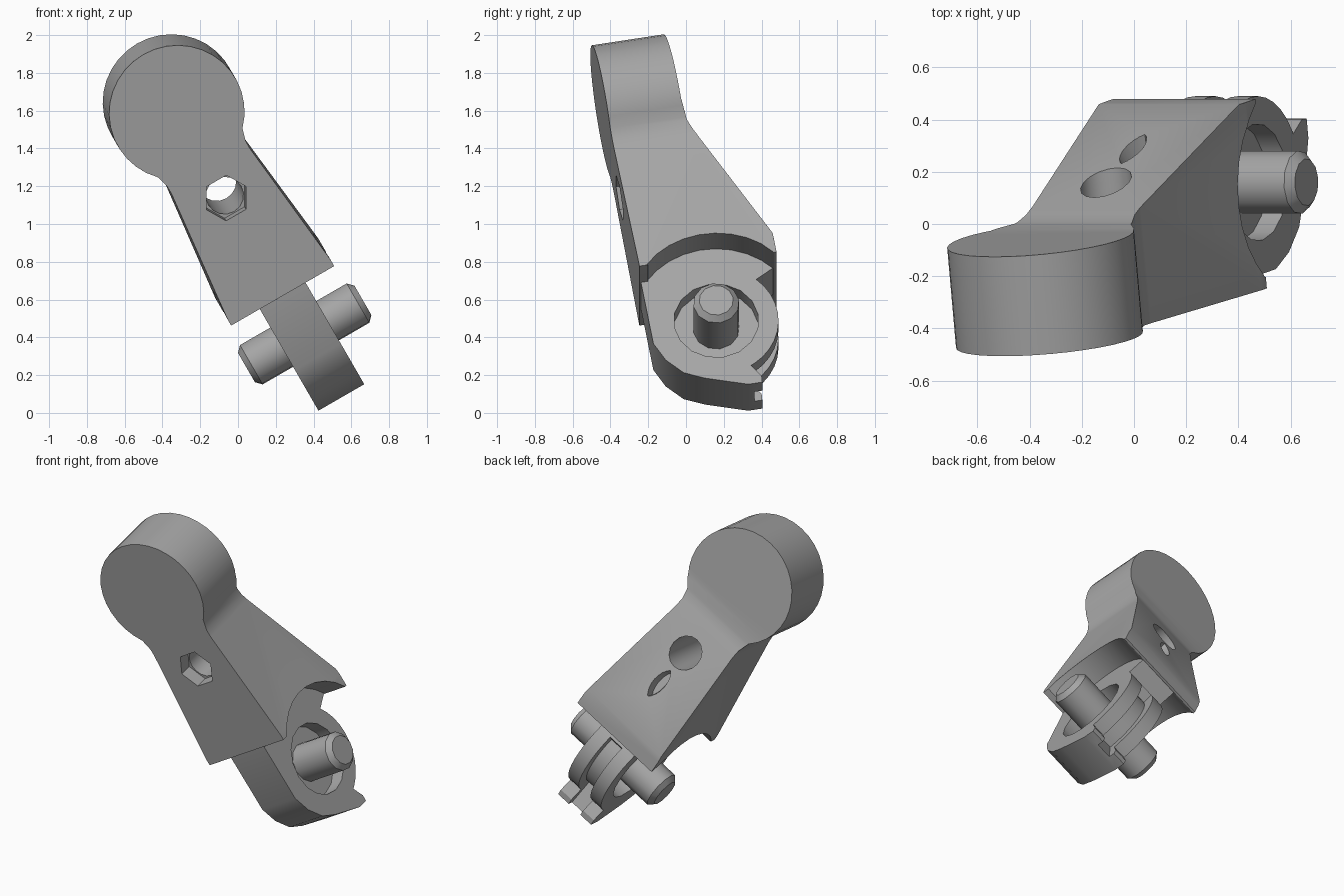
import bpy, bmesh
from math import sin, cos, radians, sqrt
from mathutils import Matrix, Vector

cube = bpy.data.objects.get("Cube")
if cube:
    bpy.data.objects.remove(cube, do_unlink=True)

# Part frame: X along the pin, Y to the back, Z along the arm; origin on the pin
FRAME = (Matrix.Translation((0.353, 0.16, 0.418))
         @ Matrix.Rotation(radians(-30), 4, 'Y')
         @ Matrix.Rotation(radians(10), 4, 'X'))

grey = bpy.data.materials.new("grey_plastic")
grey.use_nodes = True
COLOUR = (0.38, 0.38, 0.38, 1)
grey.diffuse_color = COLOUR
grey.node_tree.nodes["Principled BSDF"].inputs["Base Color"].default_value = COLOUR


def arc(cx, cy, r, a0, a1, n):
    """Points on an arc, angles in degrees, both ends included."""
    steps = [radians(a0 + (a1 - a0) * i / n) for i in range(n + 1)]
    return [(cx + r * cos(a), cy + r * sin(a)) for a in steps]


def circle(cx, cy, r, n):
    return arc(cx, cy, r, 0, 360, n)[:-1]


def prism(name, pts, axis, lo, hi):
    """Extrude a profile along X ('X': points are y, z) or Y ('Y': points are x, z)."""
    bm = bmesh.new()
    place = (lambda a, b: (lo, a, b)) if axis == 'X' else (lambda a, b: (a, lo, b))
    face = bm.faces.new([bm.verts.new(place(a, b)) for a, b in pts])
    ext = bmesh.ops.extrude_face_region(bm, geom=[face])
    shift = Vector((hi - lo, 0, 0)) if axis == 'X' else Vector((0, hi - lo, 0))
    bmesh.ops.translate(bm, vec=shift,
                        verts=[g for g in ext["geom"] if isinstance(g, bmesh.types.BMVert)])
    bmesh.ops.recalc_face_normals(bm, faces=bm.faces)
    mesh = bpy.data.meshes.new(name)
    bm.to_mesh(mesh)
    bm.free()
    mesh.materials.append(grey)
    ob = bpy.data.objects.new(name, mesh)
    bpy.context.collection.objects.link(ob)
    ob.matrix_world = FRAME
    return ob


def apply(ob, mod):
    bpy.context.view_layer.update()
    with bpy.context.temp_override(object=ob, active_object=ob, selected_objects=[ob]):
        bpy.ops.object.modifier_apply(modifier=mod.name)


def boolean(ob, other, operation='DIFFERENCE'):
    mod = ob.modifiers.new("cut", 'BOOLEAN')
    mod.operation, mod.object, mod.solver = operation, other, 'EXACT'
    apply(ob, mod)
    bpy.data.objects.remove(other, do_unlink=True)


def bevel(ob, width, segments=1, angle=40):
    mod = ob.modifiers.new("bevel", 'BEVEL')
    mod.width, mod.segments = width, segments
    mod.limit_method, mod.angle_limit = 'ANGLE', radians(angle)
    apply(ob, mod)


def smooth(ob):
    bpy.ops.object.select_all(action='DESELECT')
    ob.select_set(True)
    bpy.context.view_layer.objects.active = ob
    bpy.ops.object.shade_smooth_by_angle(angle=radians(32))


# Arm: round head on a tapered shank, wedge-shaped from the side
FRONT, BACK, HEAD_Z, HEAD_R = -0.36, 0.37, 1.438, 0.36
outline = ([(-0.315, 0.1), (0.315, 0.1), (0.315, 0.34), (0.24, 1.07), (0.24, 1.12)]
           + arc(0, HEAD_Z, HEAD_R, -44, 224, 26)
           + [(-0.24, 1.12), (-0.24, 1.07), (-0.315, 0.34)])
side = ([(FRONT, 1.9), (FRONT, 0.3), (-0.315, 0.3)]
        + arc(0, 0, 0.44, 137, 36, 9)
        + [(BACK, 0.26), (BACK, 0.38), (0.085, 1.09), (0.05, 1.17),
           (0.035, 1.27), (0.025, 1.9)])
arm = prism("arm", outline, 'Y', -0.6, 0.6)
boolean(arm, prism("side_profile", side, 'X', -0.6, 0.6), 'INTERSECT')
bevel(arm, 0.014)

# Screw hole with a hexagonal seat in front
HOLE_Z = 0.907
boolean(arm, prism("hole", circle(0, HOLE_Z, 0.1, 16), 'Y', -0.6, 0.6))
boolean(arm, prism("hex_seat", circle(0, HOLE_Z, 0.122, 6), 'Y', -0.6, -0.27))

# Pointed groove on the back slope, under the hole
groove = prism("groove", arc(0, -0.21, 0.25, 33, 147, 8) + arc(0, 0.062, 0.25, 213, 327, 8),
               'Y', -0.06, 0.06)
lens = Matrix.Rotation(radians(90), 4, 'Y')
length = max(v.co.x for v in groove.data.vertices)
for v in groove.data.vertices:
    v.co.z += 0.074
    v.co.x *= 0.125 / length
    v.co.z *= 0.5
    if v.co.y < 0:
        v.co.x *= 0.7
        v.co.z *= 0.4
groove.data.transform(Matrix.Translation((0, 0.25, 0.68))
                      @ Matrix.Rotation(radians(22), 4, 'X') @ lens)
boolean(arm, groove)
smooth(arm)

# Knuckle: front wall, bottom lip and rounded back in one profile
profile = ([(-0.352, 0.4), (-0.352, -0.08), (-0.305, -0.19), (-0.225, -0.283), (-0.12, -0.335),
            (0.1, -0.412), (0.175, -0.412), (0.178, -0.375), (0.135, -0.3)]
           + arc(0, 0, 0.33, -62, 40, 10)
           + [(0.352, 0.265), (0.352, 0.36), (0.15, 0.55), (-0.15, 0.55)])
knuckle = prism("knuckle", profile, 'X', -0.14, 0.14)

# Groove between the two flanges and through the lip
band = arc(0, 0, 0.265, -72, 34, 12) + arc(0, 0, 0.6, 34, -72, 12)
boolean(knuckle, prism("flange_gap", band, 'X', -0.05, 0.05))

# Recess around the pin on each face
for s in (-1, 1):
    lo, hi = sorted((s * 0.05, s * 0.3))
    boolean(knuckle, prism("recess", circle(0, 0, 0.225, 16), 'X', lo, hi))
smooth(knuckle)

# Pin through the knuckle, chamfered at both ends
pin = prism("pin", circle(0, 0, 0.122, 12), 'X', -0.356, 0.356)
bevel(pin, 0.03, 1, 60)
smooth(pin)
